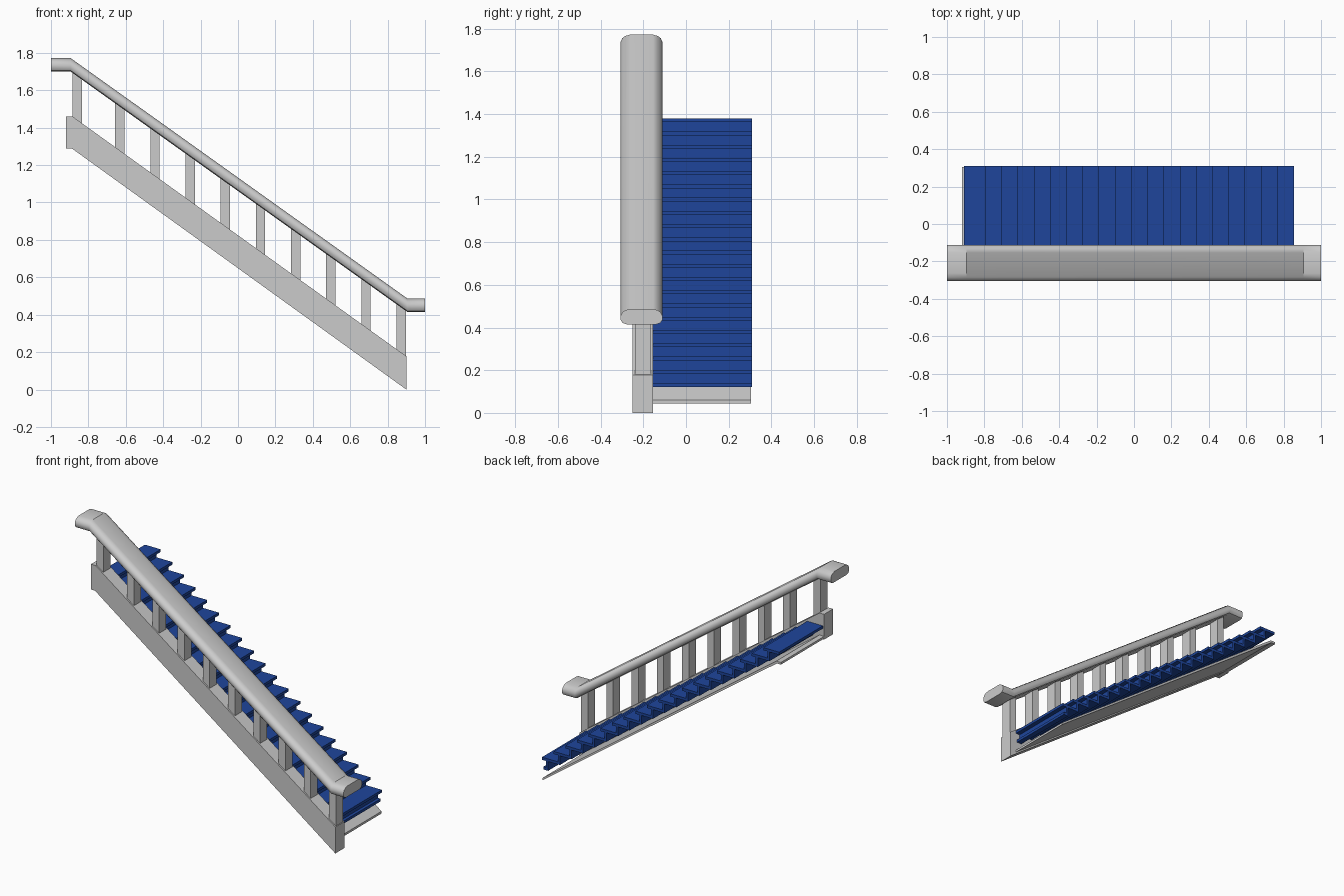
import bpy, bmesh

if "Cube" in bpy.data.objects:
    bpy.data.objects.remove(bpy.data.objects["Cube"])

SLOPE = 0.7165


def loft(name, rings, color=None):
    """Solid skinned through equal-sized closed rings, with capped ends."""
    bm = bmesh.new()
    vs = [[bm.verts.new(p) for p in r] for r in rings]
    n = len(rings[0])
    for a, b in zip(vs, vs[1:]):
        for i in range(n):
            j = (i + 1) % n
            bm.faces.new((a[i], a[j], b[j], b[i]))
    bm.faces.new(vs[0][::-1])
    bm.faces.new(vs[-1])
    bmesh.ops.recalc_face_normals(bm, faces=bm.faces)
    me = bpy.data.meshes.new(name)
    bm.to_mesh(me)
    bm.free()
    ob = bpy.data.objects.new(name, me)
    bpy.context.collection.objects.link(ob)
    if color:
        mat = bpy.data.materials.new(name + "_paint")
        mat.diffuse_color = color
        mat.use_nodes = True
        mat.node_tree.nodes["Principled BSDF"].inputs["Base Color"].default_value = mat.diffuse_color
        me.materials.append(mat)
    return ob


def extrude_y(name, profile, y0, y1, color=None):
    return loft(name, [[(x, y, z) for x, z in profile] for y in (y0, y1)], color)


# Side stringer
extrude_y("stringer", [(-0.92, 1.29), (-0.89, 1.29), (0.90, 0.0), (0.90, 0.178),
                       (-0.885, 1.46), (-0.92, 1.46)], -0.25, -0.155)

# Thin sloping panel below the steps
extrude_y("soffit", [(-0.92, 1.297), (-0.89, 1.297), (0.855, 0.045), (0.855, 0.06),
                     (-0.885, 1.312), (-0.92, 1.312)], -0.155, 0.305)

# Folded steps: treads with overhanging nosings and set-back risers
STEPS, RUN, RISE, T = 20, 0.0867, 0.062, 0.018
upper, lower = [(-0.91, 1.38)], [(-0.91, 1.38 - T)]
for k in range(STEPS):
    x, z = -0.793 + k * RUN, 1.38 - k * RISE
    upper += [(x, z), (x, z - T), (x - 0.03, z - T), (x - 0.03, z - RISE)]
    lower += [(x - 0.045, z - T), (x - 0.045, z - RISE - T)]
end_x, end_z = 0.845, 1.38 - STEPS * RISE
upper += [(end_x, end_z), (end_x, end_z - T)]
extrude_y("steps", upper + lower[::-1], -0.155, 0.31, (0.013, 0.06, 0.33, 1))

# Balusters, cut to the slope at both ends
centres = [-0.86] + [-0.632 + 0.188 * i for i in range(9)]
for i, c in enumerate(centres):
    a, b = c - 0.025, c + 0.025
    low = lambda x: 0.80 - SLOPE * x
    high = lambda x: min(1.085 - SLOPE * x, 1.72)
    extrude_y(f"baluster_{i + 1}", [(a, low(a)), (b, low(b)), (b, high(b)), (a, high(a))],
              -0.24, -0.165)

# Handrail: rounded section with level ends
half = [(0.070, 0.0), (0.088, 0.006), (0.0975, 0.02), (0.0975, 0.04),
        (0.090, 0.056), (0.076, 0.066), (0.055, 0.072)]
section = half + [(-y, z) for y, z in half[::-1]]
path = [(-1.0, 1.70), (-0.895, 1.70), (0.905, 0.415), (1.0, 0.415)]
rail = loft("handrail", [[(x, -0.2085 + y, z0 + z) for y, z in section] for x, z0 in path])
bpy.context.view_layer.objects.active = rail
rail.select_set(True)
bpy.ops.object.shade_smooth_by_angle(angle=0.6)
